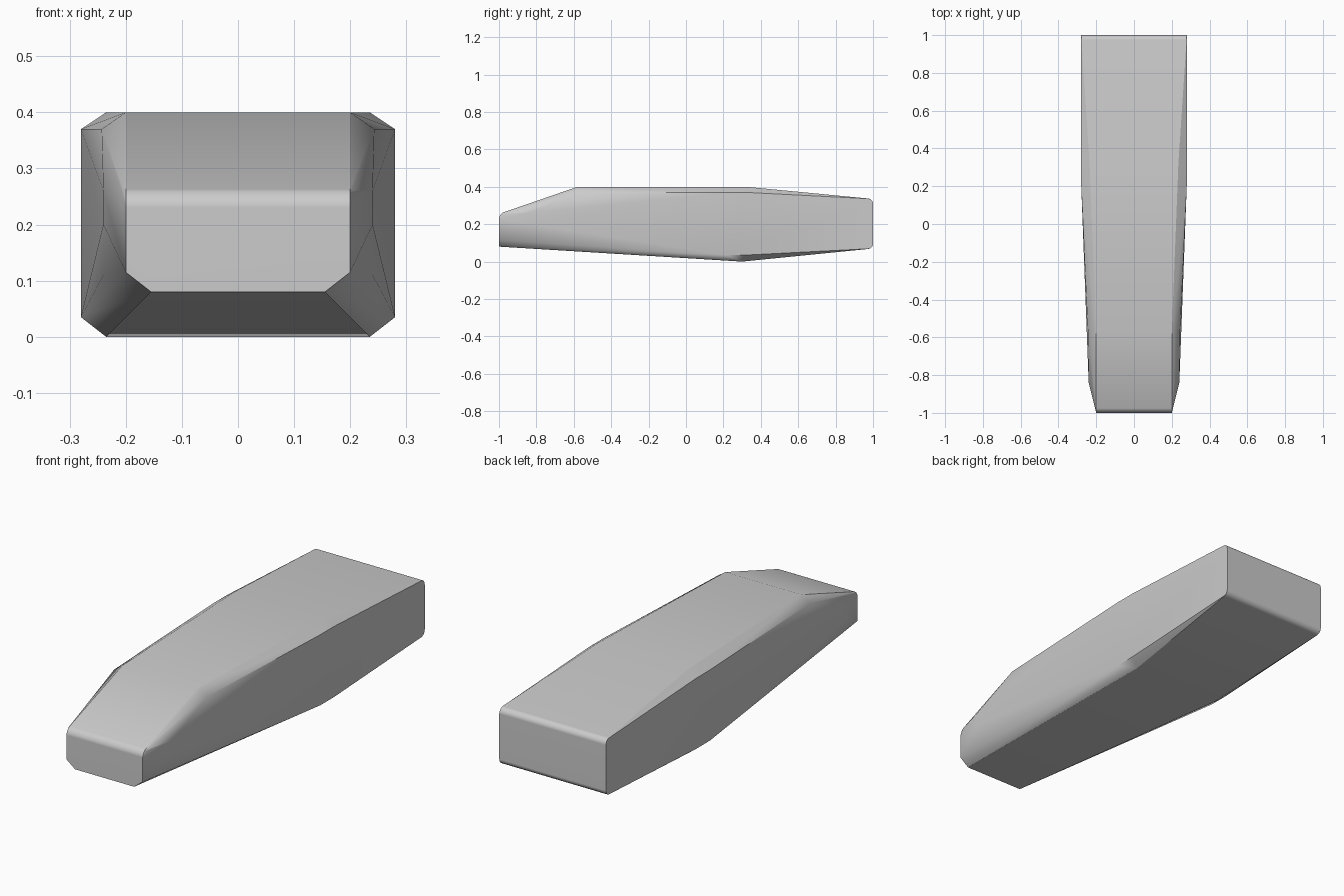
import bpy, bmesh, math

cube = bpy.data.objects.get("Cube")
if cube:
    bpy.data.objects.remove(cube, do_unlink=True)

# One plain colour
grey = bpy.data.materials.new("plain grey")
grey.use_nodes = True
colour = (0.6, 0.6, 0.6, 1)
grey.diffuse_color = colour
grey.node_tree.nodes["Principled BSDF"].inputs["Base Color"].default_value = colour

# Corner points of the left half: x, y, z
nose = [(0.20, -1, 0.255), (0.20, -1, 0.115), (0.155, -1, 0.08)]
cheek = [(0.24, -0.84, 0.26), (0.24, -0.84, 0.20)]
shoulder = [(0.20, -0.58, 0.40), (0.243, -0.58, 0.37), (0.24, -0.58, 0.11)]
middle = [(0.235, 0.32, 0.40), (0.28, 0.22, 0.37), (0.28, 0.32, 0.37),
          (0.28, 0.22, 0.035), (0.28, 0.32, 0.035), (0.235, 0.30, 0)]
tail = [(0.28, 1, 0.335), (0.28, 1, 0.07)]

# Wrap the mirrored corners in a convex shell
bm = bmesh.new()
for x, y, z in nose + cheek + shoulder + middle + tail:
    for side in (-1, 1):
        bm.verts.new((side * x, y, z))
bmesh.ops.convex_hull(bm, input=bm.verts[:])
bmesh.ops.dissolve_limit(bm, angle_limit=math.radians(1),
                         verts=bm.verts[:], edges=bm.edges[:])


# Round the cross edges of the tail and the top of the nose
def is_rounded(edge):
    a, b = (v.co for v in edge.verts)
    crosses = abs(a.x - b.x) > 0.3 and abs(a.z - b.z) < 0.01
    at_tail = min(a.y, b.y) > 0.99
    at_nose = max(a.y, b.y) < -0.99 and a.z > 0.2
    return crosses and (at_tail or at_nose)


bmesh.ops.bevel(bm, geom=[e for e in bm.edges if is_rounded(e)], offset=0.025,
                segments=4, profile=0.5, affect='EDGES', clamp_overlap=True)
bmesh.ops.recalc_face_normals(bm, faces=bm.faces[:])

mesh = bpy.data.meshes.new("body")
bm.to_mesh(mesh)
bm.free()
mesh.materials.append(grey)
body = bpy.data.objects.new("body", mesh)
bpy.context.collection.objects.link(body)

# Soft shading with crisp main edges
bpy.ops.object.select_all(action='DESELECT')
body.select_set(True)
bpy.context.view_layer.objects.active = body
bpy.ops.object.shade_smooth_by_angle(angle=math.radians(30))
weighted = body.modifiers.new("face weighted shading", 'WEIGHTED_NORMAL')
weighted.keep_sharp = True
